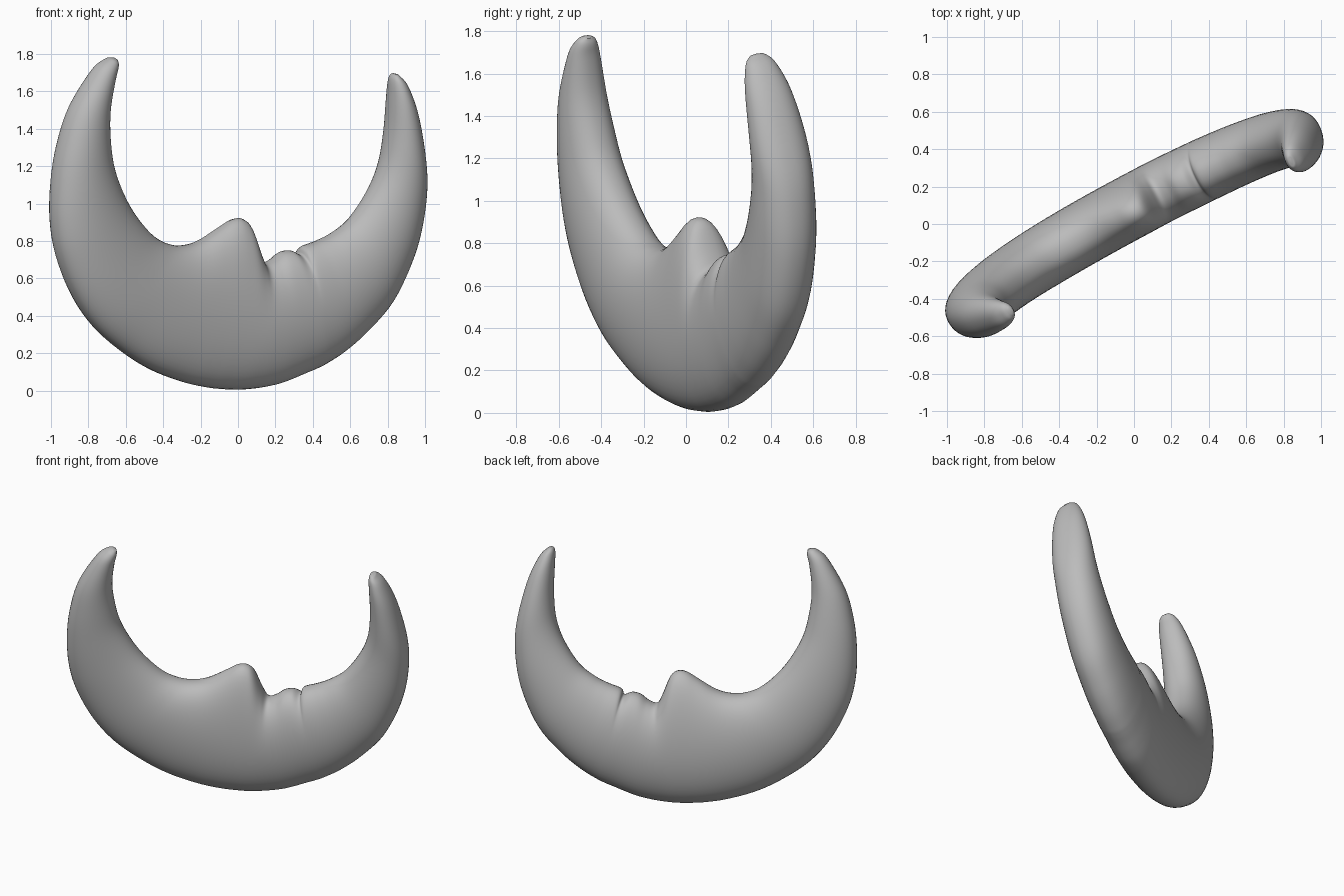
import bpy, bmesh, math
from mathutils import Vector

cube = bpy.data.objects.get("Cube")
if cube:
    bpy.data.objects.remove(cube, do_unlink=True)

# Paired outline points (x, z): concave side with the face, and round back
INNER = [(-.645, 1.765), (-.645, 1.73), (-.66, 1.66), (-.685, 1.5), (-.685, 1.35), (-.665, 1.2),
         (-.61, 1.05), (-.54, .93), (-.45, .83), (-.36, .785), (-.28, .78), (-.2, .805),
         (-.1, .87), (-.03, .915), (.02, .92), (.06, .88), (.1, .75), (.13, .685),
         (.18, .70), (.23, .74), (.28, .75), (.325, .73), (.345, .77), (.42, .80),
         (.5, .84), (.6, .92), (.7, 1.07), (.76, 1.22), (.79, 1.4), (.8, 1.58),
         (.802, 1.66), (.815, 1.688), (.835, 1.695)]
OUTER = [(-.665, 1.782), (-.705, 1.775), (-.78, 1.71), (-.9, 1.51), (-.965, 1.3), (-.995, 1.1),
         (-.998, .9), (-.965, .71), (-.88, .5), (-.76, .33), (-.6, .195), (-.45, .105),
         (-.29, .045), (-.17, .018), (-.08, .008), (0, .005), (.07, .01), (.13, .018),
         (.21, .035), (.28, .06), (.35, .09), (.41, .115), (.46, .14), (.56, .205),
         (.68, .31), (.82, .475), (.93, .71), (.985, .93), (1.0, 1.15), (.965, 1.44),
         (.915, 1.62), (.87, 1.683), (.85, 1.692)]
STEPS, SIDES = 5, 48


def spline(points):
    """Catmull-Rom curve through the points."""
    p = [Vector(q) for q in points]
    p = [2 * p[0] - p[1]] + p + [2 * p[-1] - p[-2]]
    out = []
    for i in range(1, len(p) - 2):
        a, b, c, d = p[i - 1:i + 3]
        for k in range(STEPS):
            t = k / STEPS
            out.append(.5 * (2 * b + (c - a) * t + (2 * a - 5 * b + 4 * c - d) * t * t
                             + (3 * b - a - 3 * c + d) * t ** 3))
    return out + [p[-2]]


def plain_edge(p):
    """Concave edge without nose and lips."""
    s = (p.x + .36) / .78
    if not 0 < s < 1 or p.y > 1:
        return p.copy()
    return Vector((p.x, .785 + .015 * s - .06 * math.sin(math.pi * s) ** 2))


def on_midsurface(x, z):
    """Point and normal of the gently bowed, turned middle surface."""
    pos = Vector((x, .11 + .53 * x - .05 * x * x - .065 * z * z, z))
    return pos, Vector((.53 - .1 * x, -1, -.13 * z)).normalized()


# Loft rounded sections along the crescent
bm = bmesh.new()
rings = []
for inner, outer in zip(spline(INNER), spline(OUTER)):
    base = plain_edge(inner)
    chord = base - outer
    thick = .175 * (1 - math.exp(-chord.length / .21))
    half = chord.length / 2
    across = .47 * thick * chord.normalized().x
    shrink = math.sqrt(max(half * half - across * across, .2 * half * half)) / half
    ring = []
    for k in range(SIDES):
        ang = 2 * math.pi * k / SIDES
        u, s = math.cos(ang), math.sin(ang)
        t = (1 + u) / 2
        p = (base + outer) / 2 + chord * (u * shrink / 2) + (inner - base) * t ** 3
        pos, normal = on_midsurface(p.x, p.y)
        ring.append(bm.verts.new(pos + normal * thick * math.copysign(abs(s) ** .9, s)))
    rings.append(ring)
for r0, r1 in zip(rings, rings[1:]):
    for k in range(SIDES):
        j = (k + 1) % SIDES
        bm.faces.new((r0[k], r0[j], r1[j], r1[k]))
bm.faces.new(rings[0])
bm.faces.new(rings[-1])
bmesh.ops.recalc_face_normals(bm, faces=bm.faces)

mesh = bpy.data.meshes.new("crescent_moon")
bm.to_mesh(mesh)
bm.free()
moon = bpy.data.objects.new("crescent_moon", mesh)
bpy.context.collection.objects.link(moon)

# Plain grey surface
grey = bpy.data.materials.new("plain grey")
grey.use_nodes = True
colour = (.5, .5, .5, 1)
grey.diffuse_color = colour
grey.node_tree.nodes["Principled BSDF"].inputs["Base Color"].default_value = colour
mesh.materials.append(grey)

bpy.ops.object.select_all(action='DESELECT')
moon.select_set(True)
bpy.context.view_layer.objects.active = moon
bpy.ops.object.shade_smooth_by_angle(angle=math.radians(50))
